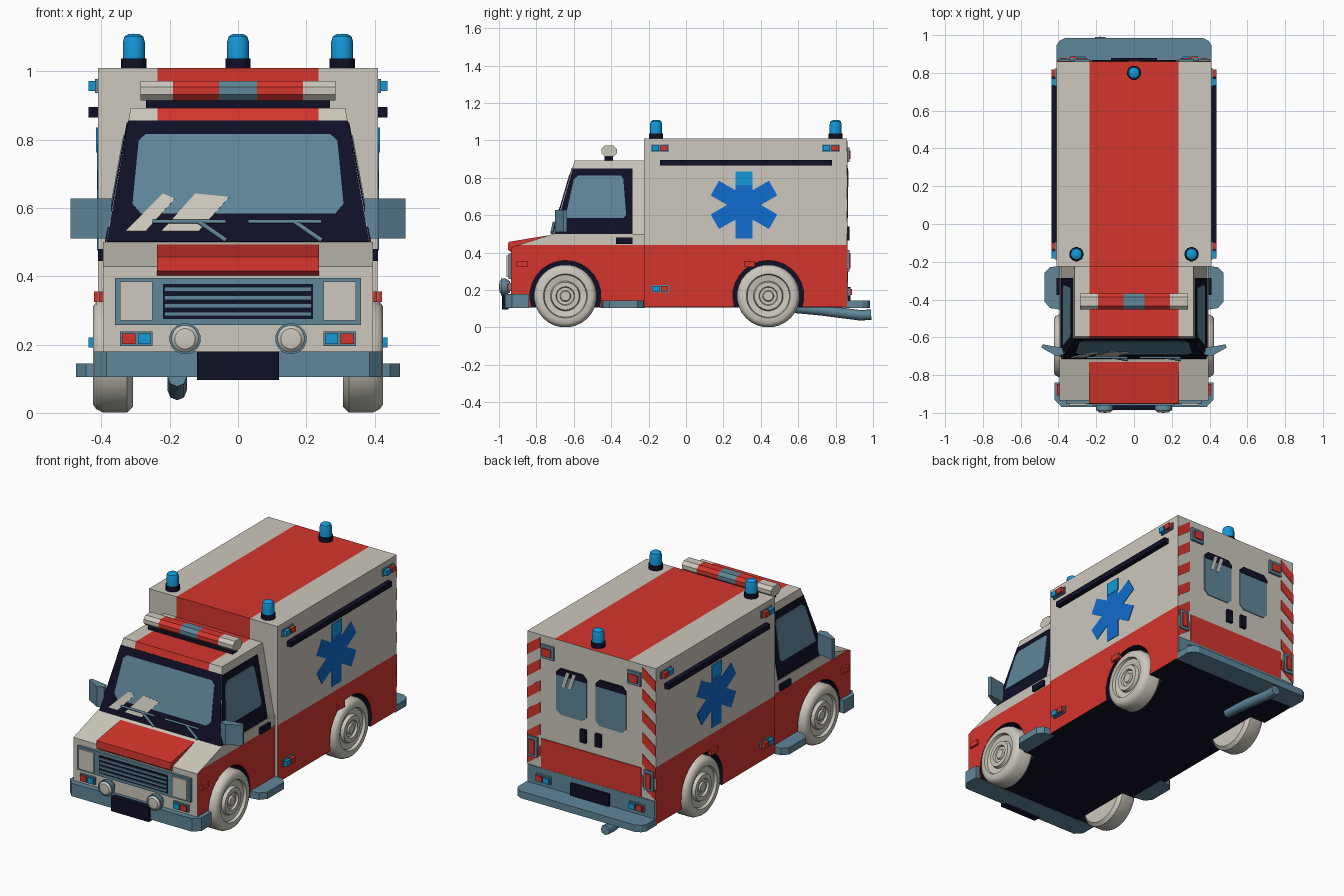
import bpy, bmesh, math
from mathutils import Vector

if "Cube" in bpy.data.objects:
    bpy.data.objects.remove(bpy.data.objects["Cube"])

def material(name, rgb):
    m = bpy.data.materials.new(name)
    m.diffuse_color = (*rgb, 1)
    m.use_nodes = True
    m.node_tree.nodes["Principled BSDF"].inputs["Base Color"].default_value = m.diffuse_color
    return m

WHITE = material("warm_white", (0.61, 0.58, 0.51))
RED = material("red", (0.66, 0.036, 0.026))
NAVY = material("dark_navy", (0.005, 0.005, 0.02))
SLATE = material("slate_blue", (0.115, 0.24, 0.32))
BLUE = material("emblem_blue", (0.005, 0.15, 0.62))
SKY = material("beacon_blue", (0.007, 0.32, 0.70))

def finish(bm, name, mats, rule=None, smooth=False):
    bmesh.ops.recalc_face_normals(bm, faces=bm.faces)
    bm.normal_update()
    mats = mats if isinstance(mats, list) else [mats]
    if rule:
        for f in bm.faces:
            f.material_index = mats.index(rule(f.calc_center_median(), f.normal))
    me = bpy.data.meshes.new(name)
    bm.to_mesh(me)
    bm.free()
    ob = bpy.data.objects.new(name, me)
    bpy.context.collection.objects.link(ob)
    for m in mats:
        me.materials.append(m)
    if smooth:
        bpy.ops.object.select_all(action='DESELECT')
        ob.select_set(True)
        bpy.context.view_layer.objects.active = ob
        bpy.ops.object.shade_smooth_by_angle(angle=math.radians(35))
    return ob

def loft(bm, a, b):
    va, vb = [bm.verts.new(p) for p in a], [bm.verts.new(p) for p in b]
    bm.faces.new(va)
    bm.faces.new(vb[::-1])
    n = len(va)
    for i in range(n):
        bm.faces.new((va[i], vb[i], vb[(i + 1) % n], va[(i + 1) % n]))

def cut(bm, co, no):
    bmesh.ops.bisect_plane(bm, geom=bm.verts[:] + bm.edges[:] + bm.faces[:], plane_co=co, plane_no=no)

def prism(name, pts, axis, lo, hi, mats, rule=None, cuts=()):
    place = {'X': lambda p, h: (h, p[0], p[1]), 'Y': lambda p, h: (p[0], h, p[1]),
             'Z': lambda p, h: (p[0], p[1], h)}[axis]
    bm = bmesh.new()
    loft(bm, [place(p, lo) for p in pts], [place(p, hi) for p in pts])
    for co, no in cuts:
        cut(bm, co, no)
    return finish(bm, name, mats, rule)

def box(name, x0, x1, y0, y1, z0, z1, mat):
    return prism(name, [(x0, y0), (x1, y0), (x1, y1), (x0, y1)], 'Z', z0, z1, mat)

def plate(name, pts, out, d, mat):
    pts = [Vector(p) for p in pts]
    n = Vector(out).normalized() * d
    bm = bmesh.new()
    loft(bm, pts, [p + n for p in pts])
    return finish(bm, name, mat)

def lathe(name, profile, axis, c, mat, seg=24):
    bm = bmesh.new()
    rings = []
    for r, h in profile:
        ring = []
        for i in range(seg):
            a = math.tau * (i + 0.5) / seg
            u, v = r * math.cos(a), r * math.sin(a)
            p = {'X': (h, u, v), 'Y': (u, h, v), 'Z': (u, v, h)}[axis]
            ring.append(bm.verts.new(Vector(p) + Vector(c)))
        rings.append(ring)
    for a, b in zip(rings, rings[1:]):
        for i in range(seg):
            j = (i + 1) % seg
            bm.faces.new((a[i], a[j], b[j], b[i]))
    bmesh.ops.remove_doubles(bm, verts=bm.verts, dist=1e-5)
    return finish(bm, name, mat, smooth=True)

def tube(name, pts, r, mat):
    cu = bpy.data.curves.new(name, 'CURVE')
    cu.dimensions, cu.bevel_depth, cu.bevel_resolution, cu.use_fill_caps = '3D', r, 2, True
    sp = cu.splines.new('POLY')
    sp.points.add(len(pts) - 1)
    for q, p in zip(sp.points, pts):
        q.co = (*p, 1)
    cu.materials.append(mat)
    ob = bpy.data.objects.new(name, cu)
    bpy.context.collection.objects.link(ob)
    bpy.ops.object.select_all(action='DESELECT')
    ob.select_set(True)
    bpy.context.view_layer.objects.active = ob
    bpy.ops.object.convert(target='MESH')

def octagon(a0, a1, b0, b1, c):
    return [(a0 + c, b0), (a1 - c, b0), (a1, b0 + c), (a1, b1 - c),
            (a1 - c, b1), (a0 + c, b1), (a0, b1 - c), (a0, b0 + c)]

FRONT, REAR, WZ, ARCH = -0.645, 0.44, 0.168, 0.19

def arch(cy):
    lo = math.asin((0.11 - WZ) / ARCH)
    return [(cy + ARCH * math.cos(a), WZ + ARCH * math.sin(a))
            for a in [math.pi - lo - (math.pi - 2 * lo) * i / 16 for i in range(17)]]

def body_rule(c, n):
    in_arch = min(math.hypot(c.y - w, c.z - WZ) for w in (FRONT, REAR)) < ARCH + 0.002
    if n.z < -0.9 or (abs(n.x) < 0.1 and in_arch):
        return NAVY
    if abs(n.x) > 0.9:
        return RED if c.z < 0.44 else WHITE
    if n.y > 0.9:
        return SLATE if c.z < 0.245 else WHITE
    if c.y > -0.24 or n.z > 0.9:
        return RED if abs(c.x) < 0.235 else WHITE
    return WHITE

MATS = [WHITE, RED, NAVY, SLATE]
X_CUTS = [((s * 0.235, 0, 0), (1, 0, 0)) for s in (-1, 1)]
Z_CUTS = [((0, 0, z), (0, 0, 1)) for z in (0.44, 0.245)]

# patient box, lower cab with sloping bonnet, and underbody
prism("patient_box", [(-0.225, 0.11)] + arch(REAR) + [(0.86, 0.11), (0.86, 1.01), (-0.225, 1.01)],
      'X', -0.41, 0.41, MATS, body_rule, X_CUTS + Z_CUTS[:1])
box("rear_sill", -0.405, 0.405, 0.855, 0.866, 0.13, 0.245, SLATE)
prism("cab_lower", [(-0.935, 0.11)] + arch(FRONT) + [(-0.225, 0.11), (-0.225, 0.5), (-0.71, 0.5), (-0.935, 0.428)],
      'X', -0.395, 0.395, MATS, lambda c, n: WHITE if n.z > 0.5 and c.z > 0.4 else body_rule(c, n), Z_CUTS[:1])
box("underbody", -0.305, 0.305, -0.92, 0.855, 0.107, 0.4, NAVY)
prism("bonnet_panel", [(-0.69, 0.5), (-0.95, 0.457), (-0.952, 0.415), (-0.93, 0.398), (-0.7, 0.46)],
      'X', -0.237, 0.237, RED)

# upper cab
def wy(z): return -0.71 + (z - 0.5) * 0.115 / 0.393
def wx(z): return 0.386 - (z - 0.5) * 0.072 / 0.393
bm = bmesh.new()
loft(bm, *[[(-wx(z), wy(z), z), (wx(z), wy(z), z), (wx(z), -0.225, z), (-wx(z), -0.225, z)] for z in (0.5, 0.893)])
for co, no in X_CUTS:
    cut(bm, co, no)
finish(bm, "cab_upper", [WHITE, RED],
       lambda c, n: RED if abs(c.x) < 0.235 and abs(n.x) < 0.5 else WHITE)

# windscreen, reflections and wipers
N = (0, -0.393, 0.115)
def screen(name, pts, d, mat):
    plate(name, [(x, wy(z), z) for x, z in pts], N, d, mat)
screen("windscreen_frame", [(-0.384, 0.5), (0.384, 0.5), (0.321, 0.855), (-0.321, 0.855)], 0.004, NAVY)
screen("windscreen_glass", [(-0.285, 0.582), (0.285, 0.582), (0.309, 0.61), (0.291, 0.795), (0.27, 0.815),
                            (-0.27, 0.815), (-0.291, 0.795), (-0.309, 0.61)], 0.007, SLATE)
screen("glass_reflection", [(-0.33, 0.53), (-0.27, 0.53), (-0.185, 0.625), (-0.22, 0.64)], 0.009, WHITE)
screen("glass_reflection", [(-0.225, 0.53), (-0.115, 0.53), (-0.025, 0.63), (-0.125, 0.64)], 0.009, WHITE)
for x in (-0.25, 0.03):
    tube("wiper_blade", [(x, wy(0.56) - 0.014, 0.56), (x + 0.215, wy(0.56) - 0.014, 0.56)], 0.006, SLATE)
    tube("wiper_arm", [(x + 0.135, wy(0.56) - 0.014, 0.56), (x + 0.215, wy(0.505) - 0.01, 0.505)], 0.007, SLATE)

def strobe_side(s, y, z):
    a, b = sorted((s * 0.4, s * 0.418))
    box("strobe_base", a, b, y - 0.048, y + 0.048, z - 0.02, z + 0.02, SLATE)
    a, b = sorted((s * 0.41, s * 0.437))
    box("strobe_blue", a, b, y - 0.042, y - 0.004, z - 0.015, z + 0.015, SKY)
    box("strobe_red", a, b, y + 0.004, y + 0.042, z - 0.015, z + 0.015, RED)

def strobe_end(s, y, out, z):
    for n, u, v, h, d, m in (("base", 0.25, 0.345, 0.021, 0.012, SLATE), ("blue", 0.256, 0.293, 0.016, 0.022, SKY),
                             ("red", 0.3, 0.339, 0.016, 0.022, RED)):
        a, b = sorted((s * u, s * v))
        c, e = sorted((y - out * 0.01, y + out * d))
        box("strobe_" + n, a, b, c, e, z - h, z + h, m)

def side_box(name, s, x0, x1, *rest):
    a, b = sorted((s * x0, s * x1))
    return box(name, a, b, *rest)

# everything mirrored left and right
for s in (-1, 1):
    # cab side window
    for name, d, m, pts in (
            ("side_window_frame", 0.004, NAVY, [(-0.705, 0.5), (-0.285, 0.5), (-0.285, 0.85), (-0.605, 0.85)]),
            ("side_window_glass", 0.007, SLATE, [(-0.645, 0.585), (-0.335, 0.585), (-0.32, 0.6), (-0.335, 0.795),
                                                (-0.35, 0.812), (-0.575, 0.812), (-0.6, 0.79)])):
        plate(name, [(s * wx(z), y, z) for y, z in pts], (s, 0, 0.18), d, m)
    side_box("door_handle", s, 0.385, 0.41, -0.375, -0.285, 0.445, 0.48, NAVY)
    prism("wing_mirror", [(s * x, y) for x, y in ((0.37, -0.69), (0.38, -0.655), (0.485, -0.637), (0.49, -0.655), (0.41, -0.7))],
          'Z', 0.51, 0.628, SLATE)
    # wheels
    for y in (FRONT, REAR):
        lathe("wheel", [(r, s * h) for r, h in (
            (0, 0.307), (0.15, 0.307), (0.168, 0.325), (0.168, 0.395), (0.158, 0.415), (0.145, 0.424), (0.118, 0.424),
            (0.113, 0.408), (0.08, 0.402), (0.074, 0.42), (0.05, 0.42), (0.046, 0.408), (0.03, 0.408), (0.025, 0.417),
            (0, 0.417))], 'X', (0, y, WZ), WHITE, 28)
    # steps, rails, strobes, markers
    prism("side_step", [(s * x, y) for x, y in ((0.38, -0.455), (0.445, -0.445), (0.475, -0.41), (0.475, -0.26),
                                               (0.445, -0.228), (0.38, -0.222))], 'Z', 0.105, 0.145, SLATE)
    side_box("side_rail", s, 0.405, 0.437, -0.14, 0.78, 0.865, 0.895, NAVY)
    for y, z in ((-0.14, 0.957), (0.775, 0.957), (-0.137, 0.206)):
        strobe_side(s, y, z)
    for y, x in ((-0.878, 0.395), (0.34, 0.41)):
        side_box("side_marker", s, x - 0.01, x + 0.012, y - 0.03, y + 0.03, 0.324, 0.356, RED)
    # six-armed medical star
    star = []
    for k in range(6):
        a = math.radians(90 + 60 * k)
        for u, v in ((0.18, -0.045), (0.18, 0.045), (0.0779, 0.045)):
            star.append((s * 0.41, 0.31 + u * math.cos(a) - v * math.sin(a), 0.655 + u * math.sin(a) + v * math.cos(a)))
    plate("medical_star", star, (s, 0, 0), 0.003, BLUE)
    plate("star_top", [(s * 0.41, 0.31 + y, z) for y, z in ((-0.045, 0.762), (0.045, 0.762), (0.045, 0.835), (-0.045, 0.835))],
          (s, 0, 0), 0.005, SKY)
    # front lights
    strobe_end(s, -0.935, -1, 0.217)
    side_box("headlight", s, 0.25, 0.345, -0.96, -0.93, 0.27, 0.385, WHITE)
    lathe("fog_lamp_housing", [(0, -0.94), (0.03, -0.94), (0.046, -0.965), (0.046, -0.988), (0, -0.988)], 'Y', (s * 0.155, 0, 0.217), SLATE, 16)
    lathe("fog_lamp_lens", [(0, -0.985), (0.043, -0.985), (0.03, -0.997), (0, -1.0)], 'Y', (s * 0.155, 0, 0.217), WHITE, 16)
    # rear doors, chevrons and lights
    prism("rear_window", [(s * x, z) for x, z in octagon(0.03, 0.222, 0.585, 0.85, 0.025)], 'Y', 0.86, 0.865, SLATE)
    prism("rear_window_shade", [(s * x, z) for x, z in ((0.03, 0.81), (0.222, 0.81), (0.222, 0.828), (0.198, 0.852), (0.054, 0.852), (0.03, 0.828))],
          'Y', 0.86, 0.867, NAVY)
    side_box("rear_door_handle", s, 0.03, 0.065, 0.86, 0.875, 0.465, 0.54, NAVY)
    for k in range(6):
        z = 0.25 + 0.125 * k
        prism("chevron", [(s * x, h) for x, h in ((0.41, z), (0.41, z + 0.06), (0.325, z + 0.122), (0.325, z + 0.062))],
              'Y', 0.86, 0.864, RED)
    for x0, x1, z0, z1 in ((0.235, 0.318, 0.885, 0.962), (0.34, 0.402, 0.3, 0.415)):
        side_box("tail_lamp_frame", s, x0, x1, 0.855, 0.873, z0, z1, SLATE)
        side_box("tail_lamp", s, x0 + 0.014, x1 - 0.014, 0.86, 0.88, z0 + 0.016, z1 - 0.016, RED)
    strobe_end(s, 0.866, 1, 0.19)
    side_box("lightbar_end", s, 0.19, 0.193, -0.44, -0.38, 0.92, 0.965, WHITE)

# rear door red band, glass glint, number plates, bumpers
box("rear_door_band", -0.32, 0.32, 0.86, 0.865, 0.245, 0.415, RED)
for x in (0.125, 0.165):
    prism("rear_glint", [(x, 0.75), (x + 0.02, 0.75), (x - 0.01, 0.84), (x - 0.03, 0.84)], 'Y', 0.86, 0.869, WHITE)
box("rear_number_plate", -0.122, 0.122, 0.86, 0.88, 0.135, 0.215, NAVY)
box("front_number_plate", -0.12, 0.12, -0.985, -0.95, 0.096, 0.18, NAVY)
prism("front_bumper", [(-0.42, -0.84), (-0.42, -0.93), (-0.385, -0.968), (0.385, -0.968), (0.42, -0.93), (0.42, -0.84)],
      'Z', 0.105, 0.18, SLATE)
prism("rear_bumper", [(-0.41, 0.85), (-0.41, 0.945), (-0.395, 0.97), (-0.365, 0.985), (0.365, 0.985), (0.395, 0.97),
                      (0.41, 0.945), (0.41, 0.85)], 'Z', 0.105, 0.145, SLATE)

# grille
box("grille_frame", -0.36, 0.36, -0.95, -0.93, 0.258, 0.395, SLATE)
box("grille_recess", -0.22, 0.22, -0.953, -0.94, 0.275, 0.378, NAVY)
for i in range(4):
    box("grille_slat", -0.215, 0.215, -0.96, -0.945, 0.283 + i * 0.024, 0.296 + i * 0.024, SLATE)

# cab light bar
box("lightbar_base", -0.27, 0.27, -0.435, -0.39, 0.89, 0.92, NAVY)
for x0, x1, m in ((-0.285, -0.19, WHITE), (-0.19, -0.055, RED), (-0.055, 0.055, SLATE), (0.055, 0.19, RED), (0.19, 0.285, WHITE)):
    prism("lightbar_segment", octagon(-0.453, -0.369, 0.914, 0.972, 0.018), 'X', x0, x1, m)

# roof beacons
for x, y in ((0, 0.8), (-0.305, -0.16), (0.305, -0.16)):
    lathe("beacon_base", [(0, 1.0), (0.038, 1.0), (0.038, 1.037), (0, 1.037)], 'Z', (x, y, 0), NAVY, 16)
    lathe("beacon_dome", [(0, 1.03), (0.033, 1.03), (0.033, 1.085), (0.028, 1.102), (0.016, 1.109), (0, 1.11)], 'Z', (x, y, 0), SKY, 16)

# exhaust
tube("exhaust_pipe", [(-0.178, 0.58, 0.105), (-0.178, 0.72, 0.092), (-0.178, 0.93, 0.065), (-0.178, 0.99, 0.068)], 0.028, SLATE)
